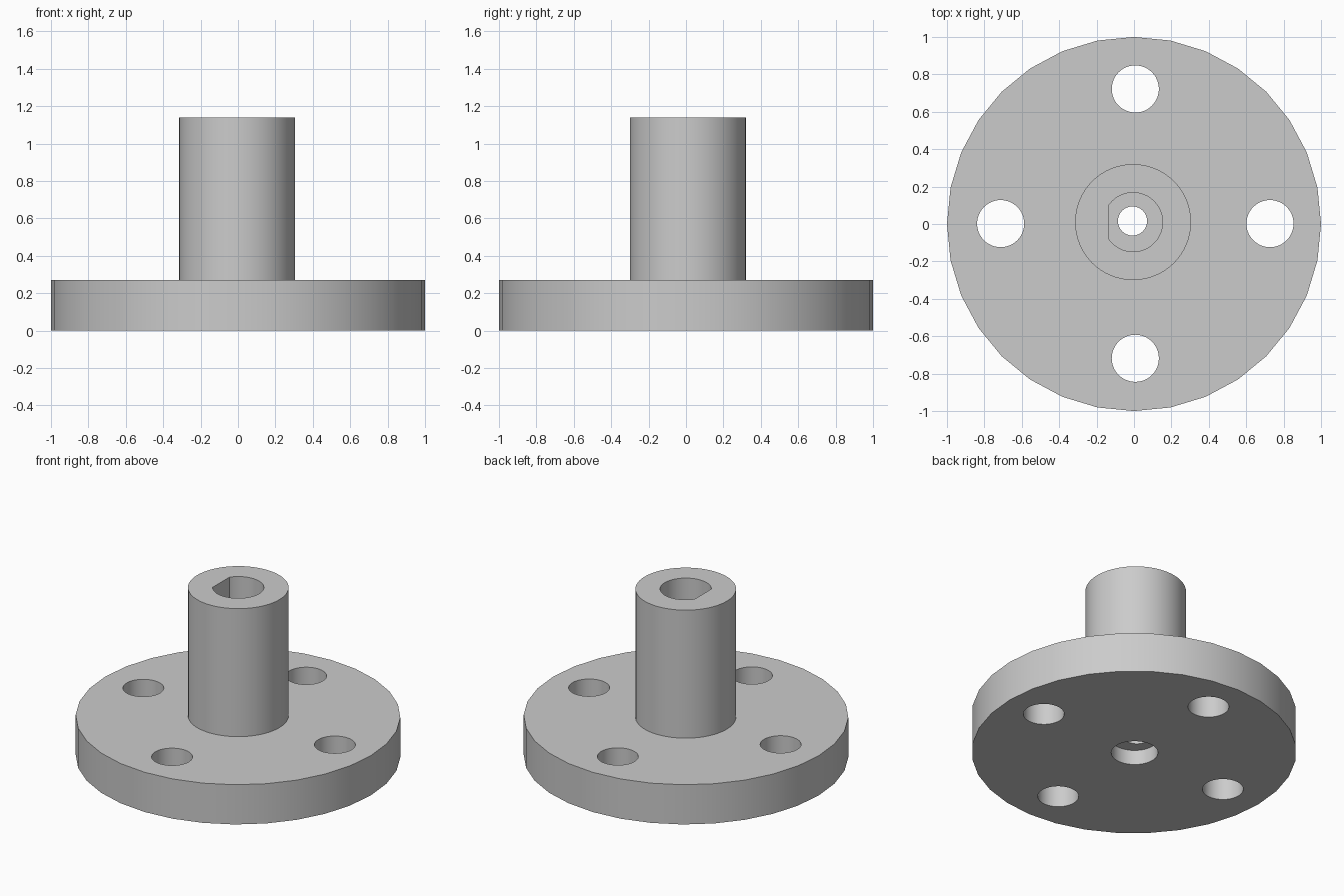
import bpy
import bmesh
import math

old = bpy.data.objects.get("Cube")
if old:
    bpy.data.objects.remove(old, do_unlink=True)

grey = bpy.data.materials.new("plain_grey")
grey.use_nodes = True
COLOUR = (0.6, 0.6, 0.6, 1)
grey.diffuse_color = COLOUR
grey.node_tree.nodes["Principled BSDF"].inputs["Base Color"].default_value = COLOUR


def cylinder(name, centre, radius, z0, z1, sides, flat_x=None):
    """Upright prism; flat_x cuts one side off to give a D section."""
    bm = bmesh.new()
    bmesh.ops.create_circle(bm, cap_ends=True, radius=radius, segments=sides)
    if flat_x is not None:
        geom = bm.verts[:] + bm.edges[:] + bm.faces[:]
        bmesh.ops.bisect_plane(bm, geom=geom, plane_co=(flat_x, 0, 0),
                               plane_no=(-1, 0, 0), clear_outer=True)
    top = bmesh.ops.extrude_face_region(bm, geom=bm.faces[:])["geom"]
    bmesh.ops.translate(bm, vec=(0, 0, z1 - z0),
                        verts=[v for v in top if isinstance(v, bmesh.types.BMVert)])
    bmesh.ops.translate(bm, vec=(*centre, z0), verts=bm.verts[:])
    bmesh.ops.recalc_face_normals(bm, faces=bm.faces[:])
    mesh = bpy.data.meshes.new(name)
    bm.to_mesh(mesh)
    bm.free()
    mesh.materials.append(grey)
    obj = bpy.data.objects.new(name, mesh)
    bpy.context.collection.objects.link(obj)
    return obj


def combine(target, tool, operation):
    """Apply a boolean and discard the tool."""
    bpy.ops.object.select_all(action="DESELECT")
    bpy.context.view_layer.objects.active = target
    target.select_set(True)
    mod = target.modifiers.new(operation.lower(), "BOOLEAN")
    mod.operation = operation
    mod.solver = "EXACT"
    mod.object = tool
    bpy.ops.object.modifier_apply(modifier=mod.name)
    bpy.data.objects.remove(tool, do_unlink=True)


FLANGE_TOP, HUB_TOP = 0.27, 1.14
AXIS = (-0.005, 0.01)

# Flange disc with the hub joined on
body = cylinder("flanged_hub", (0, 0), 1.0, 0, FLANGE_TOP, 32)
combine(body, cylinder("hub", AXIS, 0.31, 0.1, HUB_TOP, 64), "UNION")

# Four bolt holes
for i in range(4):
    a = i * math.pi / 2
    spot = (0.007 + 0.72 * math.cos(a), 0.002 + 0.72 * math.sin(a))
    combine(body, cylinder("bolt_hole", spot, 0.126, -0.1, 0.5, 48), "DIFFERENCE")

# D-shaped shaft bore, screw hole and screw head recess
combine(body, cylinder("shaft_bore", AXIS, 0.158, FLANGE_TOP, 1.3, 48, -0.13), "DIFFERENCE")
combine(body, cylinder("screw_hole", (-0.008, 0.016), 0.078, -0.1, 0.5, 32), "DIFFERENCE")
combine(body, cylinder("screw_recess", (-0.008, -0.004), 0.144, -0.1, 0.1, 48), "DIFFERENCE")

bpy.ops.object.shade_smooth_by_angle(angle=math.radians(30))
